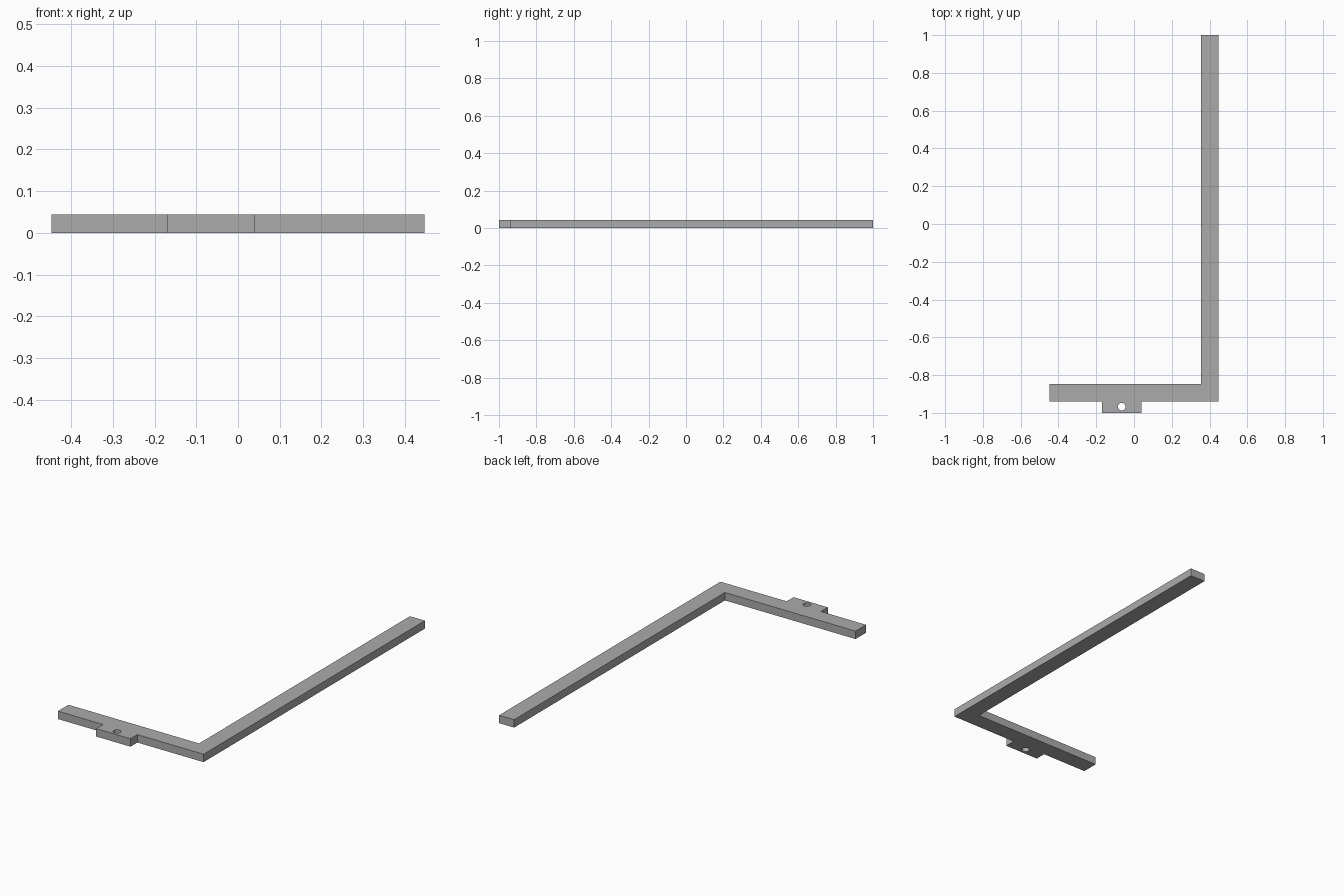
import bpy, bmesh, math

cube = bpy.data.objects.get("Cube")
if cube:
    bpy.data.objects.remove(cube, do_unlink=True)

THICKNESS = 0.044

grey = bpy.data.materials.new("plain grey")
grey.use_nodes = True
colour = (0.41, 0.41, 0.41, 1)
grey.diffuse_color = colour
grey.node_tree.nodes["Principled BSDF"].inputs["Base Color"].default_value = colour


def extruded_plate(name, loops, height):
    """Fill closed loops (first the outline, then holes) and extrude upward."""
    bm = bmesh.new()
    edges = []
    for loop in loops:
        verts = [bm.verts.new((x, y, 0)) for x, y in loop]
        edges += [bm.edges.new((a, b)) for a, b in zip(verts, verts[1:] + verts[:1])]
    bmesh.ops.triangle_fill(bm, edges=edges, use_beauty=True, normal=(0, 0, 1))
    result = bmesh.ops.extrude_face_region(bm, geom=bm.faces[:], use_keep_orig=True)
    top = [v for v in result["geom"] if isinstance(v, bmesh.types.BMVert)]
    bmesh.ops.translate(bm, verts=top, vec=(0, 0, height))
    bmesh.ops.recalc_face_normals(bm, faces=bm.faces[:])
    bmesh.ops.dissolve_limit(bm, angle_limit=0.01, verts=bm.verts[:], edges=bm.edges[:])
    mesh = bpy.data.meshes.new(name)
    bm.to_mesh(mesh)
    bm.free()
    mesh.materials.append(grey)
    obj = bpy.data.objects.new(name, mesh)
    bpy.context.collection.objects.link(obj)
    return obj


# L-shaped bar with a mounting tab on the short arm
outline = [
    (-0.447, -0.94), (-0.17, -0.94), (-0.17, -1), (0.04, -1), (0.04, -0.94),
    (0.447, -0.94), (0.447, 1), (0.355, 1), (0.355, -0.848), (-0.447, -0.848),
]

# Round screw hole through the tab
SIDES = 32
hole = [(-0.065 + 0.02 * math.cos(math.tau * i / SIDES),
         -0.967 + 0.02 * math.sin(math.tau * i / SIDES)) for i in range(SIDES)]

bracket = extruded_plate("angle_bracket", [outline, hole], THICKNESS)

# Smooth hole wall, sharp bar edges
bpy.ops.object.select_all(action="DESELECT")
bracket.select_set(True)
bpy.context.view_layer.objects.active = bracket
bpy.ops.object.shade_smooth_by_angle(angle=math.radians(30))
